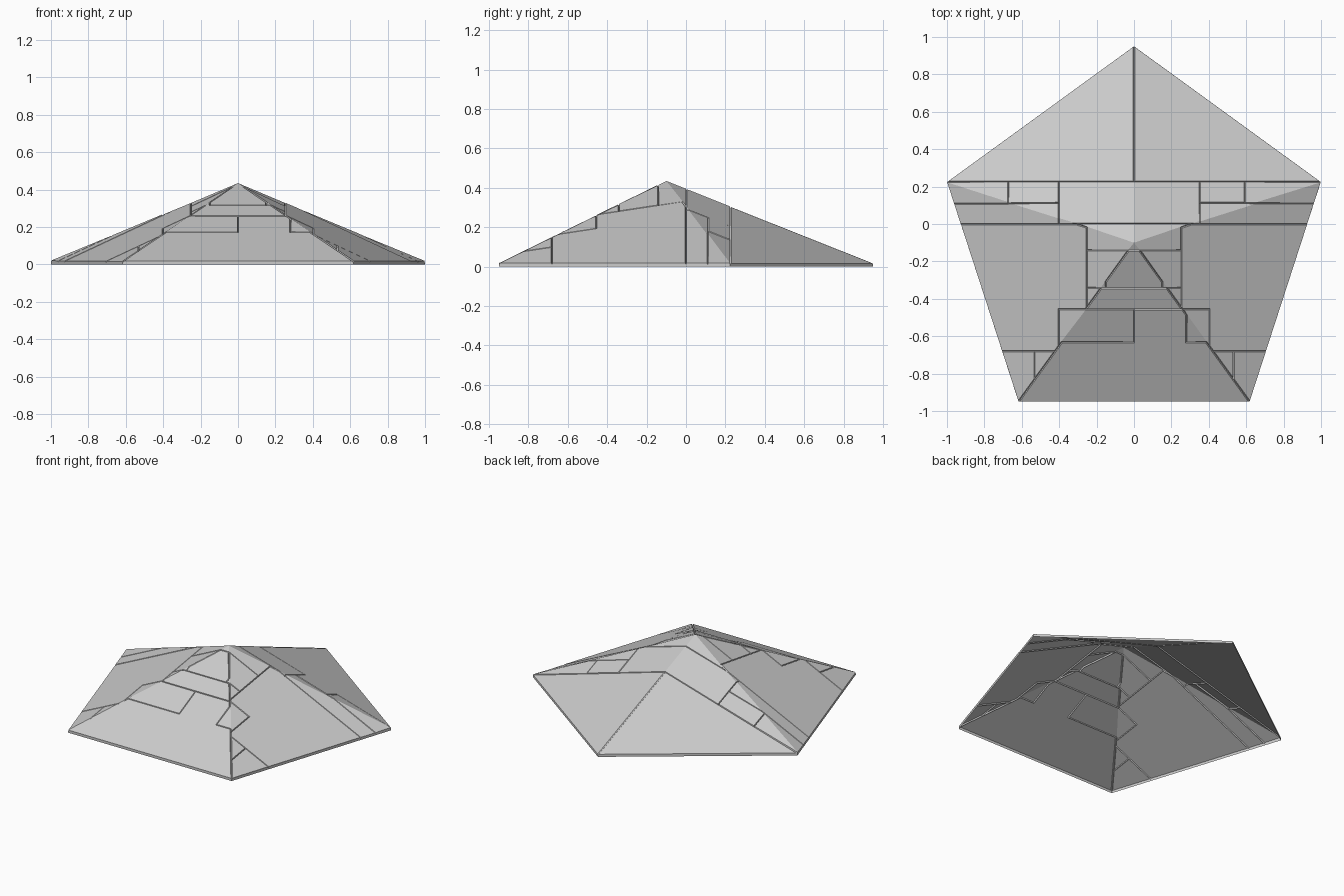
import bpy, bmesh, math, random

if "Cube" in bpy.data.objects:
    bpy.data.objects.remove(bpy.data.objects["Cube"])

random.seed(4)
R, CY, RIM, TOP = 1.05, -0.1, 0.010, 0.427
YB = CY + R * math.sin(math.radians(18))   # height of the two side corners in plan


def cell_name(c, n):
    """Which stone slab a piece of the surface belongs to (seen in plan)."""
    a, y, s = abs(c.x), c.y, c.x > 0
    side = abs(n.x) > abs(n.y)
    if y > YB:
        return ("back_panel", s)
    if y > 0:                                # blocks along the rear hips
        if a < (.35 if s else .40):
            return ("upper_back", 0)
        if y < .11:
            return ("back_course", s)
        return ("hip_near" if a < (.59 if s else .67) else "hip_far", s)
    if side and y < -.68:                    # front corner stones
        return ("corner_inner" if a < .53 else "corner_outer", s)
    if side and a > (.40 if y < -.45 else .25):
        return ("side_panel", s)
    if y > -.14:
        return ("cap", 0)
    if y > -.34:                             # courses climbing the front
        return ("upper_block", s) if side or a > .15 else ("upper_front", 0)
    if y > -.455:
        return ("mid_block", s) if side else ("mid_front", 0)
    if side or (y > -.63 and (c.x > .28 or not s)):
        return ("low_block", s)
    return ("front_panel", 0)


# Five-sided pyramid surface, open underneath
bm = bmesh.new()
apex = bm.verts.new((0, CY, TOP))
ring = []
for i in range(5):
    t = math.radians(90 + 72 * i)
    ring.append(bm.verts.new((R * math.cos(t), CY + R * math.sin(t), RIM)))
for i in range(5):
    bm.faces.new((apex, ring[i], ring[(i + 1) % 5]))

# Score the joint lines, then merge the pieces of each slab
xs = [0, .15, .25, .28, .40, .53, .35, .59, -.15, -.25, -.40, -.53, -.67]
ys = [YB, .11, 0, -.14, -.34, -.455, -.63, -.68]
planes = [((x, 0, 0), (1, 0, 0)) for x in xs] + [((0, y, 0), (0, 1, 0)) for y in ys]
for co, no in planes:
    bmesh.ops.bisect_plane(bm, geom=bm.verts[:] + bm.edges[:] + bm.faces[:],
                           dist=1e-4, plane_co=co, plane_no=no)
bm.normal_update()
names = []
for f in bm.faces:
    key = cell_name(f.calc_center_median(), f.normal)
    if key not in names:
        names.append(key)
    f.material_index = names.index(key)
flat = [e for e in bm.edges if len(e.link_faces) == 2
        and e.link_faces[0].material_index == e.link_faces[1].material_index
        and e.calc_face_angle() < .01]
bmesh.ops.dissolve_edges(bm, edges=flat, use_verts=True)
bm.normal_update()

# Raise every slab out of its joints
slabs = [[f for f in bm.faces if f.material_index == i] for i in range(len(names))]
for faces in slabs:
    if faces:
        bmesh.ops.inset_region(bm, faces=faces, use_boundary=True, use_even_offset=True,
                               thickness=.0035, depth=random.uniform(.006, .009))

# Short vertical rim down to the ground
edge = [e for e in bm.edges if e.is_boundary]
out = bmesh.ops.extrude_edge_only(bm, edges=edge)
for v in out["geom"]:
    if isinstance(v, bmesh.types.BMVert):
        v.co.z = 0
for f in bm.faces:
    f.material_index = 0
bmesh.ops.recalc_face_normals(bm, faces=bm.faces[:])
if sum(f.normal.z * f.calc_area() for f in bm.faces) < 0:
    bmesh.ops.reverse_faces(bm, faces=bm.faces[:])

mesh = bpy.data.meshes.new("stone_pyramid_roof")
bm.to_mesh(mesh)
bm.free()
roof = bpy.data.objects.new("stone_pyramid_roof", mesh)
bpy.context.collection.objects.link(roof)
